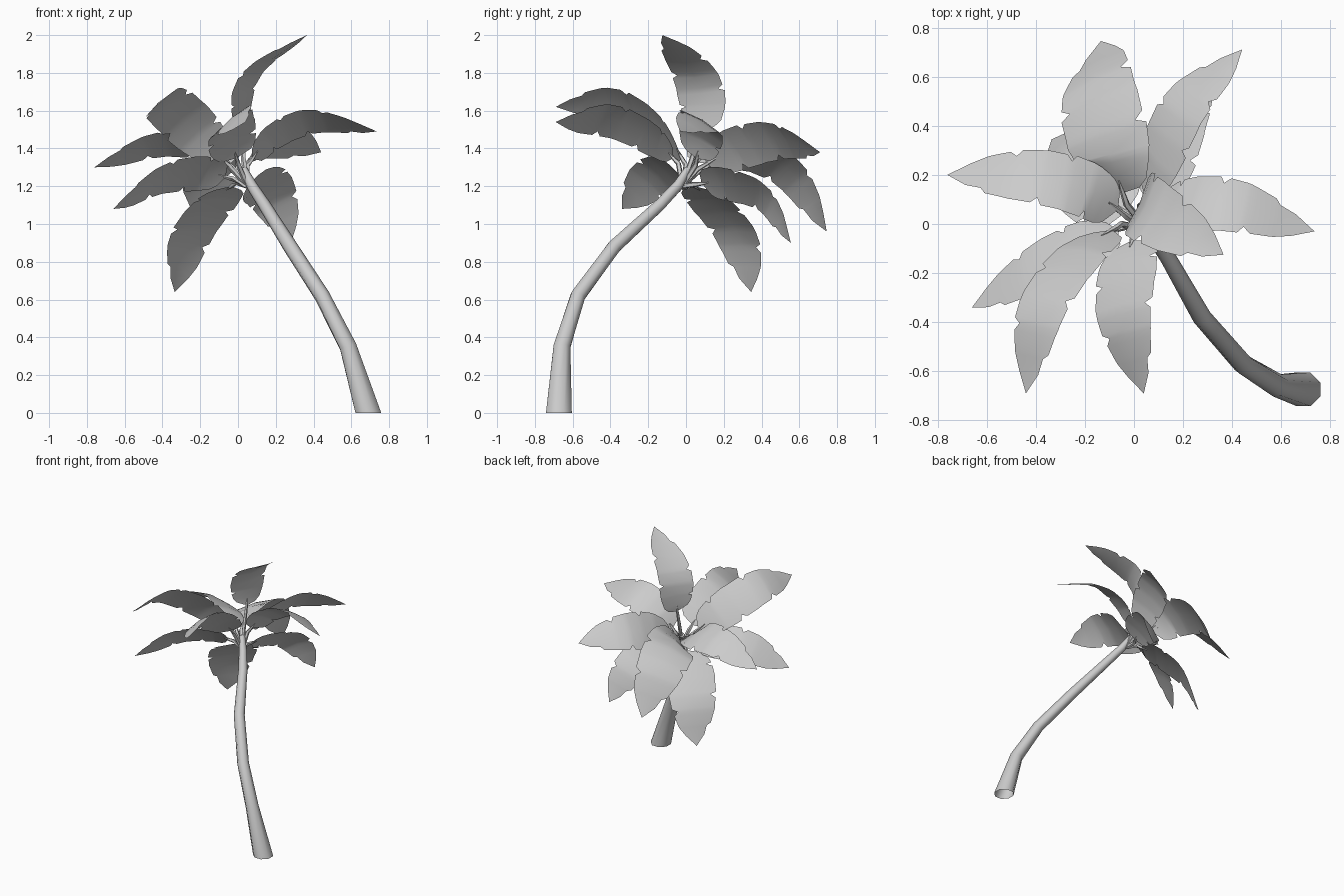
import bpy, bmesh, math
from mathutils import Vector

if "Cube" in bpy.data.objects:
    bpy.data.objects.remove(bpy.data.objects["Cube"])

CROWN_AXIS = Vector((-0.51, 0.51, 0.69))
HUB = Vector((0.05, -0.02, 1.2))


def finish(bm, name, angle=40):
    me = bpy.data.meshes.new(name)
    bm.normal_update()
    bm.to_mesh(me)
    bm.free()
    ob = bpy.data.objects.new(name, me)
    bpy.context.collection.objects.link(ob)
    for o in bpy.context.selected_objects:
        o.select_set(False)
    ob.select_set(True)
    bpy.context.view_layer.objects.active = ob
    bpy.ops.object.shade_smooth_by_angle(angle=math.radians(angle))
    return ob


def tube(bm, pts, radii, sides, flat_base=False):
    """Sweep a polygon along pts, capped at the far end."""
    prev = None
    for i, p in enumerate(pts):
        t = (pts[min(i + 1, len(pts) - 1)] - pts[max(i - 1, 0)]).normalized()
        if i == 0 and flat_base:
            t = Vector((0, 0, 1))
        u = Vector((1, 0, 0.01))
        if abs(u.dot(t)) > 0.9:
            u = Vector((0, 1, 0))
        u = (u - t * u.dot(t)).normalized()
        v = t.cross(u)
        ring = []
        for k in range(sides):
            a = 2 * math.pi * (k + 0.5) / sides
            ring.append(bm.verts.new(p + (u * math.cos(a) + v * math.sin(a)) * radii[i]))
        if prev:
            for k in range(sides):
                j = (k + 1) % sides
                bm.faces.new((prev[k], prev[j], ring[j], ring[k]))
        prev = ring
    bm.faces.new(prev)


def spline(pts, t):
    """Catmull-Rom point at t in 0..1."""
    n = len(pts) - 1
    i = min(int(t * n), n - 1)
    f = t * n - i
    p1, p2 = pts[i], pts[i + 1]
    p0 = pts[i - 1] if i else p1 * 2 - p2
    p3 = pts[i + 2] if i + 2 <= n else p2 * 2 - p1
    return 0.5 * (2 * p1 + (p2 - p0) * f + (2 * p0 - 5 * p1 + 4 * p2 - p3) * f * f
                  + (3 * p1 - p0 - 3 * p2 + p3) * f ** 3)


# Torn leaf outline: position along blade, left width, right width
OUTLINE = [(0, .1, .1), (.04, .6, .52), (.1, .8, .76), (.2, .92, .9), (.225, .7, .92),
           (.25, .95, .95), (.36, 1, 1), (.385, 1, .76), (.42, .98, .97), (.53, .98, .97),
           (.555, .74, .95), (.59, .93, .93), (.68, .88, .88), (.705, .86, .64), (.74, .8, .8),
           (.82, .66, .68), (.84, .48, .64), (.91, .36, .4), (1, 0, 0)]


def leaf(name, path, half, side=None, start=0.08, arch=0.1):
    pts = [Vector(p) for p in path]
    bm = bmesh.new()
    # stalk from the trunk tip to the blade
    stalk = [HUB] + [spline(pts, t) for t in (0, start * .5, start, start + .07)]
    tube(bm, stalk, [.014, .014, .012, .01, .003], 5)
    # blade
    prev = None
    for s, wl, wr in OUTLINE:
        t = start + (1 - start) * s
        c = spline(pts, t)
        tan = (spline(pts, min(t + .02, 1)) - spline(pts, max(t - .02, 0))).normalized()
        sd = Vector(side) if side else tan.cross(CROWN_AXIS)
        sd = (sd - tan * sd.dot(tan)).normalized()
        up = sd.cross(tan)
        row = [bm.verts.new(c - sd * half * wl - up * half * wl * arch),
               bm.verts.new(c),
               bm.verts.new(c + sd * half * wr - up * half * wr * arch)]
        if prev:
            if s < 1:
                for k in (0, 1):
                    bm.faces.new((prev[k], prev[k + 1], row[k + 1], row[k]))
            else:
                bm.verts.remove(row[0])
                bm.verts.remove(row[2])
                for k in (0, 1):
                    bm.faces.new((prev[k], prev[k + 1], row[1]))
        prev = row
    return finish(bm, name, 60)


# Trunk: tapered, bending, eight sided, open at the ground
bm = bmesh.new()
trunk = [(.69, -.673, 0), (.583, -.657, .35), (.445, -.572, .62), (.277, -.38, .88),
         (.14, -.14, 1.1), (.075, -.045, 1.2), (.03, .01, 1.29)]
tube(bm, [Vector(p) for p in trunk], [.074, .048, .042, .039, .033, .029, .02], 8, True)
finish(bm, "trunk", 50)

# Leaves around the crown
leaf("leaf_top", [(.03, .03, 1.34), (.025, .085, 1.57), (.085, .04, 1.79), (.365, -.125, 2.0)],
     .14, (.4, .9, 0), .24)
leaf("leaf_right", [(.05, .05, 1.31), (.18, .08, 1.47), (.41, .08, 1.555), (.735, -.03, 1.49)], .135)
leaf("leaf_back_right", [(.03, .06, 1.29), (.1, .28, 1.41), (.21, .5, 1.45), (.44, .71, 1.38)], .145)
leaf("leaf_back", [(-.03, .08, 1.29), (-.1, .3, 1.38), (-.16, .56, 1.27), (-.135, .745, .96)], .185)
leaf("leaf_left", [(-.03, .03, 1.3), (-.2, .15, 1.41), (-.44, .205, 1.425), (-.76, .2, 1.3)], .135)
leaf("leaf_front_left_low", [(-.03, -.01, 1.24), (-.2, -.07, 1.275), (-.42, -.18, 1.24),
                             (-.66, -.34, 1.08)], .135)
leaf("leaf_front_left_high", [(-.05, 0, 1.31), (-.23, -.12, 1.5), (-.39, -.36, 1.645),
                              (-.44, -.69, 1.62)], .14)
leaf("leaf_front", [(0, -.04, 1.32), (-.035, -.17, 1.45), (-.045, -.4, 1.555), (.04, -.69, 1.54)],
     .15, (-.76, 0, -.63))
leaf("leaf_hanging", [(-.01, .02, 1.22), (-.13, .14, 1.12), (-.26, .28, .93), (-.335, .345, .64)], .178)
leaf("leaf_back_low", [(.04, .05, 1.21), (.12, .21, 1.22), (.19, .42, 1.14), (.28, .555, .9)], .14)
